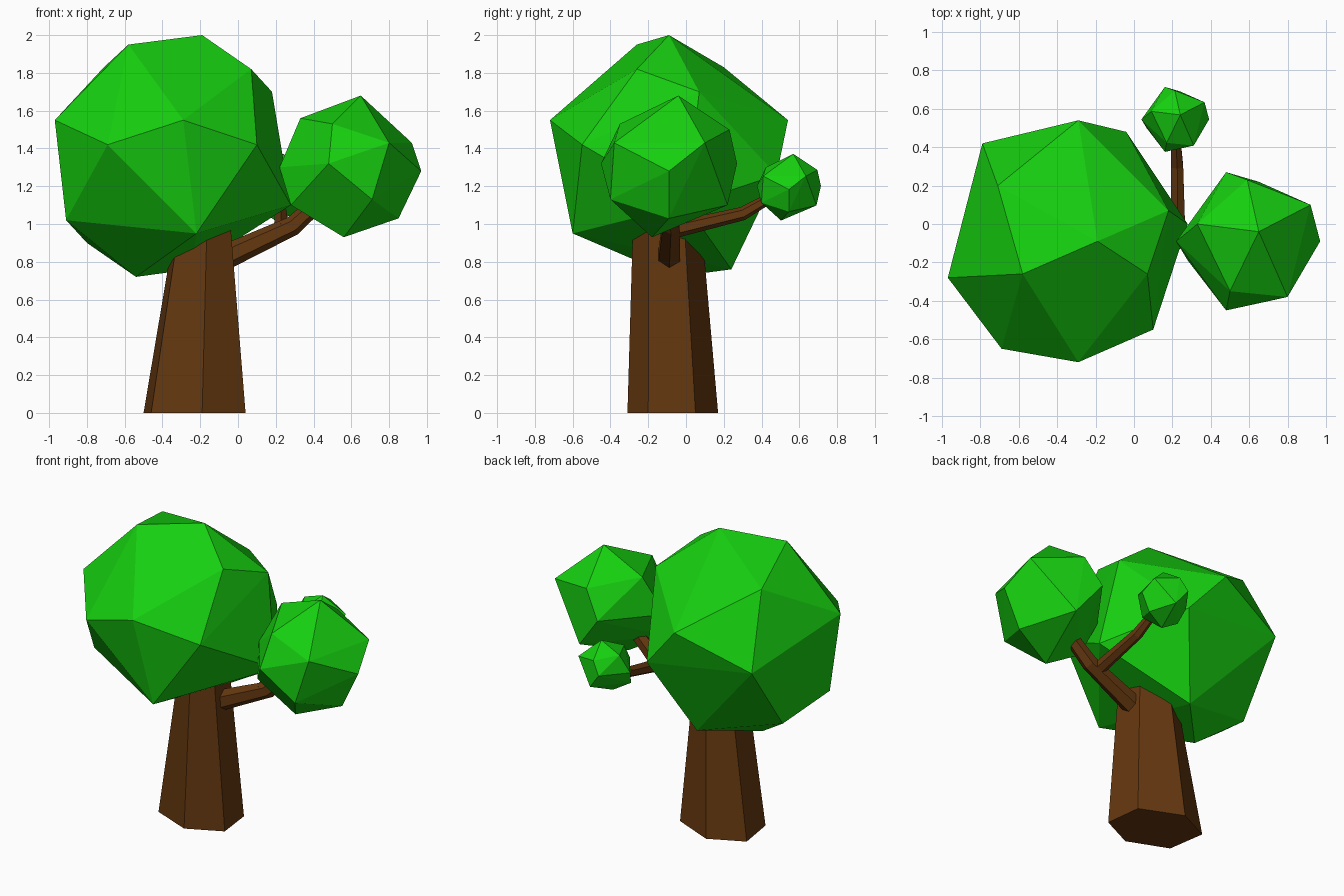
import bpy, bmesh
from math import cos, sin, tau
from mathutils import Vector

if "Cube" in bpy.data.objects:
    bpy.data.objects.remove(bpy.data.objects["Cube"])


def material(name, rgb):
    m = bpy.data.materials.new(name)
    m.diffuse_color = (*rgb, 1)
    m.use_nodes = True
    m.node_tree.nodes["Principled BSDF"].inputs["Base Color"].default_value = m.diffuse_color
    return m


LEAF = material("leaf_green", (0.008, 0.62, 0.005))
BARK = material("bark_brown", (0.13, 0.04, 0.005))


def finish(name, bm, mat):
    bmesh.ops.recalc_face_normals(bm, faces=bm.faces)
    me = bpy.data.meshes.new(name)
    bm.to_mesh(me)
    bm.free()
    me.materials.append(mat)
    ob = bpy.data.objects.new(name, me)
    bpy.context.collection.objects.link(ob)
    return ob


def clump(name, points, centre=(0, 0, 0), scale=1.0):
    """Faceted leaf ball: the hull of a few corner points."""
    bm = bmesh.new()
    for p in points:
        bm.verts.new(Vector(p) * scale + Vector(centre))
    res = bmesh.ops.convex_hull(bm, input=bm.verts[:])
    loose = [v for v in bm.verts if not v.link_faces]
    bmesh.ops.delete(bm, geom=loose, context='VERTS')
    finish(name, bm, LEAF)


def loft(name, rings):
    """Closed solid through rings of equal point count."""
    bm = bmesh.new()
    rs = [[bm.verts.new(p) for p in r] for r in rings]
    n = len(rs[0])
    for a, b in zip(rs, rs[1:]):
        for i in range(n):
            j = (i + 1) % n
            bm.faces.new((a[i], a[j], b[j], b[i]))
    bm.faces.new(rs[0][::-1])
    bm.faces.new(rs[-1])
    finish(name, bm, BARK)


def branch(name, path, radii, sides=6):
    """Tapered limb; each ring stands square to the path."""
    pts = [Vector(p) for p in path]
    rings = []
    for i, (p, r) in enumerate(zip(pts, radii)):
        t = (pts[min(i + 1, len(pts) - 1)] - pts[max(i - 1, 0)]).normalized()
        side = t.cross(Vector((0, 0, 1))).normalized()
        up = side.cross(t)
        rings.append([p + r * (sin(k * tau / sides) * side - cos(k * tau / sides) * up)
                      for k in range(sides)])
    loft(name, rings)


# Trunk: irregular six-sided taper
base = [(-.19, -.31), (.04, -.20), (.01, .05), (-.27, .17), (-.50, .06), (-.46, -.20)]
top = [(-.185 + (x + .23) * .53, -.10 + (y + .07) * .75) for x, y in base]
loft("trunk", [[(x, y, 0) for x, y in base], [(x, y, 1.02) for x, y in top]])

# Branches
branch("side_branch", [(-.10, -.09, .81), (.29, -.08, .99), (.52, -.09, 1.20)], [.068, .052, .04])
branch("back_branch", [(.23, -.10, .96), (.225, .30, 1.055), (.215, .50, 1.17)], [.045, .036, .025])

# Large crown
clump("large_crown", [
    (-.58, -.26, 1.95), (-.19, -.09, 2.0), (.07, -.26, 1.82), (.18, .07, 1.70),
    (.10, -.55, 1.42), (-.29, -.72, 1.55), (-.69, -.65, 1.42), (-.97, -.28, 1.55),
    (-.29, .54, 1.55), (-.71, .20, 1.83), (-.22, -.60, .95), (-.91, -.25, 1.02),
    (-.54, -.06, .72), (.28, 0, 1.10), (-.79, .42, 1.36), (-.04, .48, 1.26),
    (-.80, .10, .90), (-.25, .24, .76)])

# Two smaller crowns share one shape, given relative to its centre
small_shape = [
    (.055, .05, .37), (.325, .19, .12), (.375, 0, -.03), (.205, -.29, .12),
    (-.115, -.36, .01), (-.095, -.26, .22), (-.375, 0, -.01), (-.265, .09, .25),
    (.115, -.31, -.18), (.255, 0, -.28), (-.035, -.09, -.38), (-.315, -.10, -.21),
    (-.115, .36, .01), (-.005, .32, .19), (.055, .31, -.21)]
clump("side_crown", small_shape, (.595, -.09, 1.31))
clump("back_crown", small_shape, (.215, .545, 1.197), .47)
